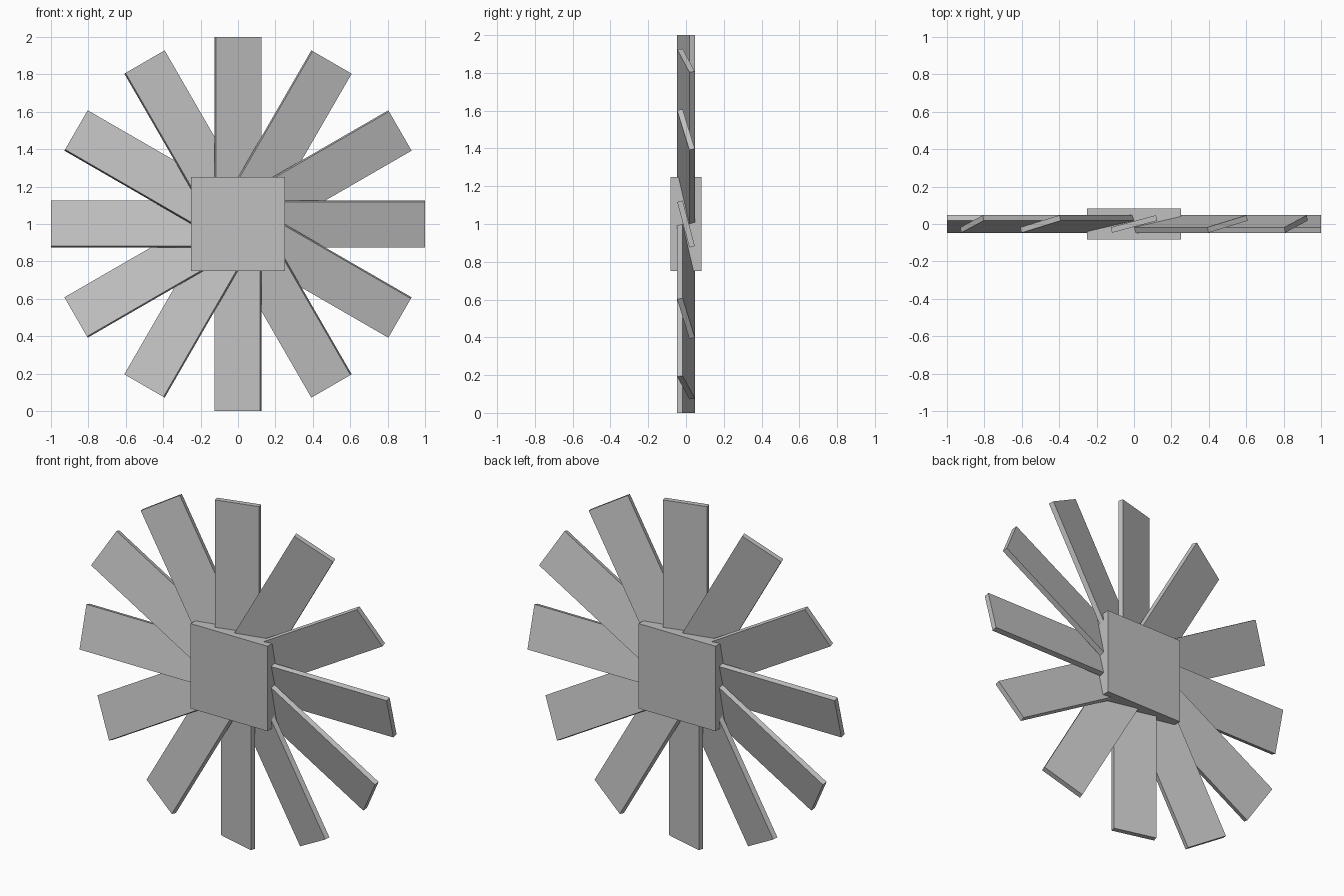
import bpy
from math import radians
from mathutils import Matrix, Vector

BLADES = 12
WIDTH, THICK, PITCH = 0.25, 0.03, 15
CENTRE = Vector((0, 0, 1))

cube = bpy.data.objects.get("Cube")
if cube:
    bpy.data.objects.remove(cube, do_unlink=True)

grey = bpy.data.materials.new("plain grey")
grey.use_nodes = True
colour = (0.53, 0.53, 0.53, 1)
grey.diffuse_color = colour
grey.node_tree.nodes["Principled BSDF"].inputs["Base Color"].default_value = colour


def box(name, size, matrix):
    """Add a flat-shaded box, placed and turned by the matrix."""
    bpy.ops.mesh.primitive_cube_add(size=1)
    ob = bpy.context.object
    ob.name = name
    ob.data.transform(matrix @ Matrix.Diagonal((*size, 1)))
    ob.data.materials.append(grey)
    return ob


# Square hub
box("hub", (0.5, 0.166, 0.5), Matrix.Translation(CENTRE))

# Pitched blades, each running from the axle to the rim
for i in range(BLADES):
    turn = Matrix.Rotation(radians(360 * i / BLADES), 4, "Y")
    pitch = Matrix.Rotation(radians(PITCH), 4, "Z")
    place = Matrix.Translation(CENTRE) @ turn @ Matrix.Translation((0, 0, 0.5)) @ pitch
    box(f"blade_{i + 1}", (WIDTH, THICK, 1), place)
